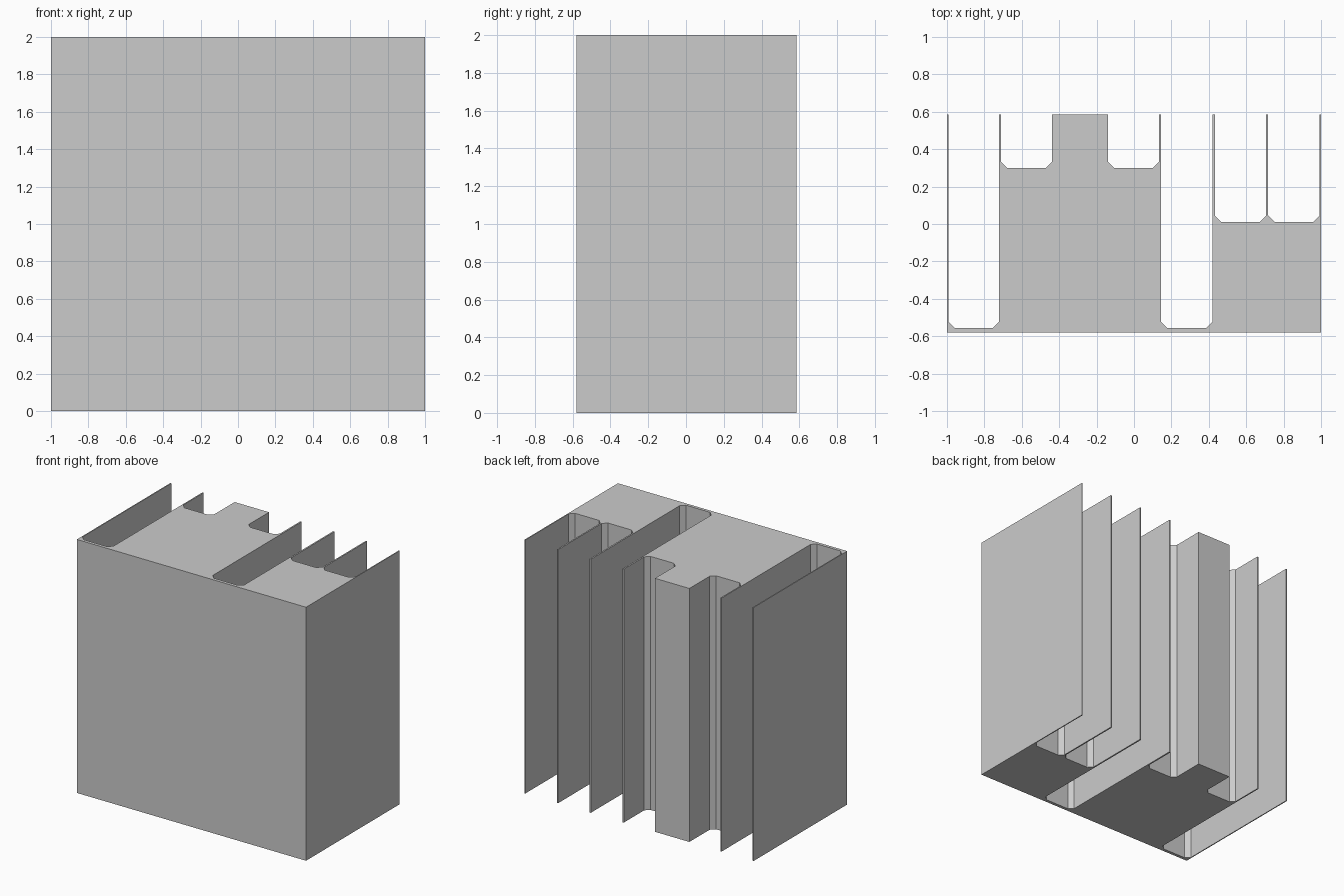
import bpy
import bmesh

cube = bpy.data.objects.get("Cube")
if cube:
    bpy.data.objects.remove(cube, do_unlink=True)

# Plain grey finish
grey = bpy.data.materials.new("plain_grey")
grey.use_nodes = True
grey.diffuse_color = (0.6, 0.6, 0.6, 1)
grey.node_tree.nodes["Principled BSDF"].inputs["Base Color"].default_value = (0.6, 0.6, 0.6, 1)

FRONT, BACK, HEIGHT, CHAMFER = -0.58, 0.585, 2.0, 0.033

# Slots open to the back: left edge, right edge, floor depth
SLOTS = [
    (-0.992, -0.721, -0.555),
    (-0.711, -0.439, 0.30),
    (-0.139, 0.133, 0.30),
    (0.145, 0.421, -0.555),
    (0.433, 0.706, 0.012),
    (0.717, 0.992, 0.012),
]


def slot_outline(x0, x1, floor):
    """Slot cross-section with chamfered floor corners."""
    c = CHAMFER
    return [(x0, BACK), (x0, floor + c), (x0 + c, floor),
            (x1 - c, floor), (x1, floor + c), (x1, BACK)]


def extrude_profile(name, points, height, material):
    """Raise a closed plan outline into a solid prism."""
    bm = bmesh.new()
    base = bm.faces.new([bm.verts.new((x, y, 0)) for x, y in points])
    raised = bmesh.ops.extrude_face_region(bm, geom=[base], use_keep_orig=True)
    top = [v for v in raised["geom"] if isinstance(v, bmesh.types.BMVert)]
    bmesh.ops.translate(bm, verts=top, vec=(0, 0, height))
    bmesh.ops.recalc_face_normals(bm, faces=bm.faces)
    mesh = bpy.data.meshes.new(name)
    bm.to_mesh(mesh)
    bm.free()
    mesh.materials.append(material)
    obj = bpy.data.objects.new(name, mesh)
    bpy.context.collection.objects.link(obj)
    return obj


# Slotted block: front wall, solid core and thin fins in one extrusion
outline = [(1, BACK), (1, FRONT), (-1, FRONT), (-1, BACK)]
for slot in SLOTS:
    outline += slot_outline(*slot)
extrude_profile("slotted_block", outline, HEIGHT, grey)
